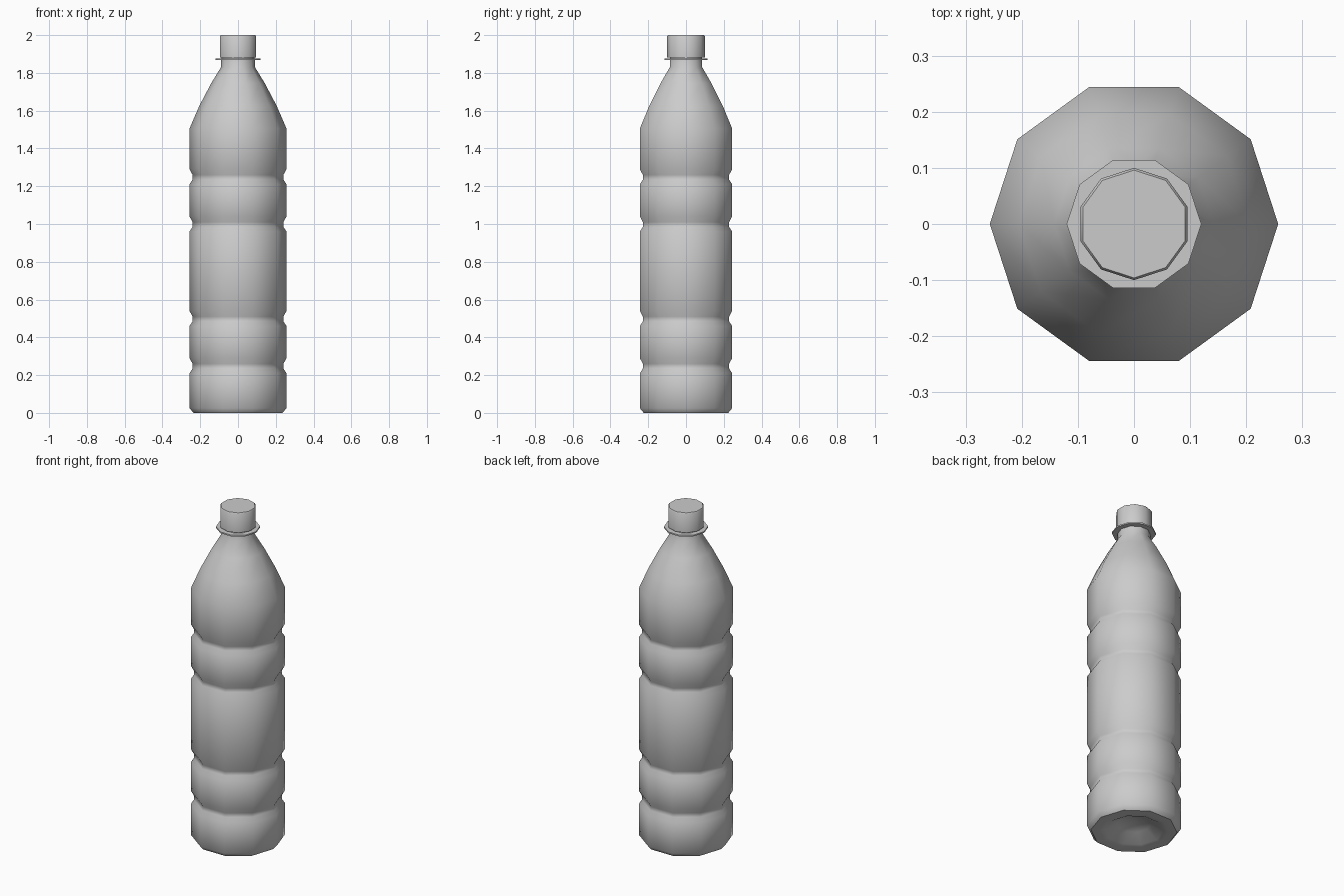
import bpy, bmesh, math

if "Cube" in bpy.data.objects:
    bpy.data.objects.remove(bpy.data.objects["Cube"])

SIDES = 10


def lathe(name, profile, turn=0.0):
    """Spin (radius, z) points around z; radius 0 makes a pole."""
    bm = bmesh.new()
    rings = []
    for r, z in profile:
        if r == 0:
            rings.append([bm.verts.new((0, 0, z))] * SIDES)
        else:
            rings.append([bm.verts.new((r * math.cos(turn + math.tau * i / SIDES),
                                        r * math.sin(turn + math.tau * i / SIDES), z))
                          for i in range(SIDES)])
    for a, b in zip(rings, rings[1:]):
        for i in range(SIDES):
            j = (i + 1) % SIDES
            quad = list(dict.fromkeys((a[i], a[j], b[j], b[i])))
            bm.faces.new(quad)
    bmesh.ops.recalc_face_normals(bm, faces=bm.faces)
    mesh = bpy.data.meshes.new(name)
    bm.to_mesh(mesh)
    bm.free()
    obj = bpy.data.objects.new(name, mesh)
    bpy.context.collection.objects.link(obj)
    bpy.ops.object.select_all(action='DESELECT')
    obj.select_set(True)
    bpy.context.view_layer.objects.active = obj
    bpy.ops.object.shade_smooth_by_angle(angle=math.radians(40))
    return obj


# Bottle body: recessed base, four grip grooves, tapered shoulder and neck
R = 0.257
body = [(0, 0.06), (0.09, 0.045), (0.16, 0.005), (0.19, 0.0), (0.235, 0.0), (R, 0.025)]
for z in (0.25, 0.50, 1.00, 1.25):
    body += [(R, z - 0.04), (R - 0.017, z - 0.015), (R - 0.017, z + 0.01), (R, z + 0.04)]
body += [(R, 1.505), (0.205, 1.625), (0.142, 1.745), (0.09, 1.83),
         (0.088, 1.90), (0, 1.90)]
lathe("bottle_body", body)

# Thin collar below the cap
lathe("neck_collar", [(0.08, 1.867), (0.12, 1.867), (0.12, 1.875), (0.08, 1.875)])

# Screw cap, turned half a facet, with a small top bevel
lathe("screw_cap", [(0, 1.882), (0.1, 1.882), (0.1, 1.994), (0.096, 2.0), (0, 2.0)],
      turn=math.pi / 2)
